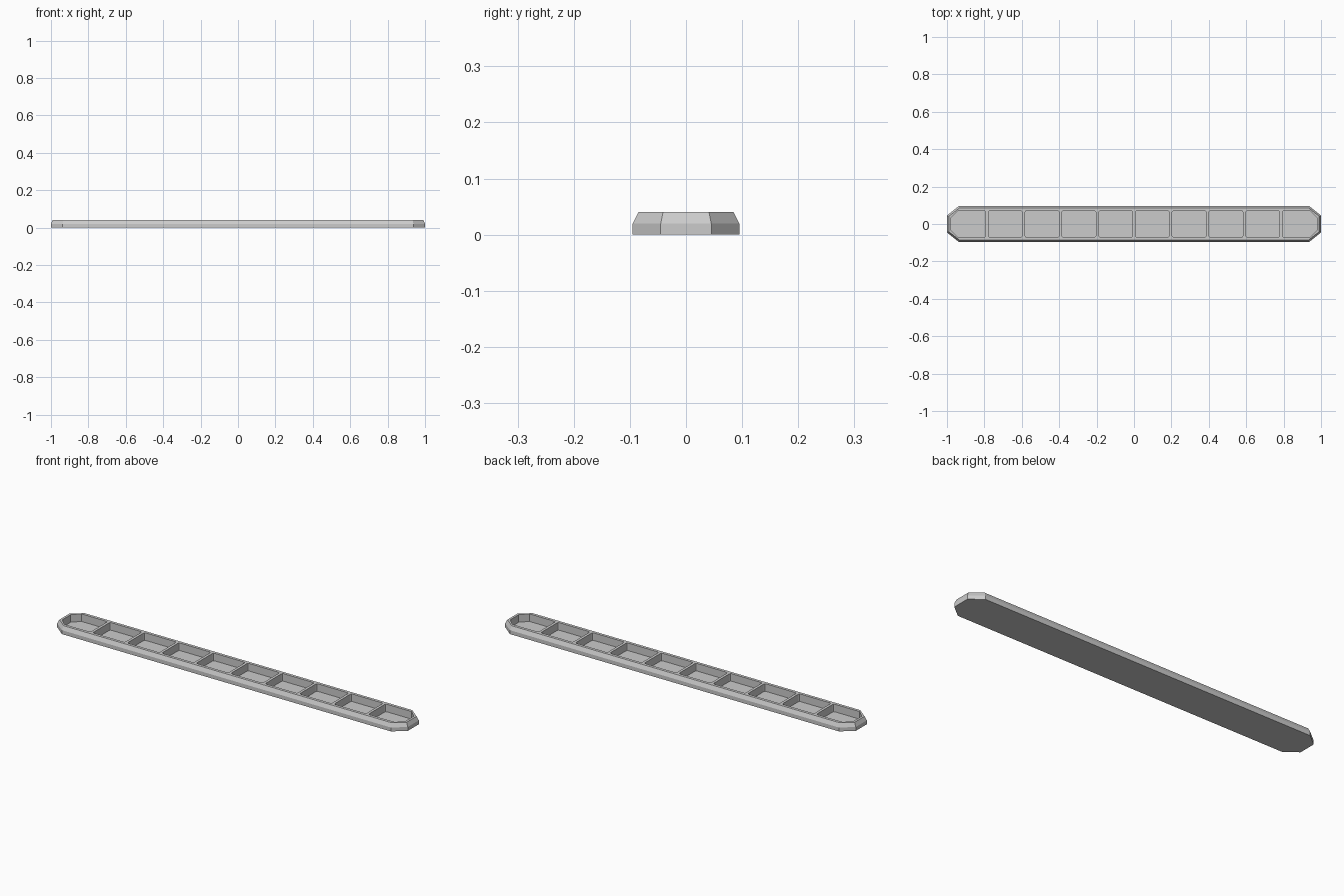
import bpy, bmesh, math

if "Cube" in bpy.data.objects:
    bpy.data.objects.remove(bpy.data.objects["Cube"])


def loft(name, rings):
    """Closed solid through rings of 3D points, added as an object."""
    bm = bmesh.new()
    add_loft(bm, rings)
    return to_object(bm, name)


def add_loft(bm, rings):
    loops = [[bm.verts.new(p) for p in ring] for ring in rings]
    n = len(loops[0])
    for a, b in zip(loops, loops[1:]):
        for i in range(n):
            j = (i + 1) % n
            bm.faces.new((a[i], a[j], b[j], b[i]))
    bm.faces.new(loops[0][::-1])
    bm.faces.new(loops[-1])


def to_object(bm, name):
    bmesh.ops.recalc_face_normals(bm, faces=bm.faces)
    me = bpy.data.meshes.new(name)
    bm.to_mesh(me)
    bm.free()
    ob = bpy.data.objects.new(name, me)
    bpy.context.collection.objects.link(ob)
    return ob


def octagon(hx, hy, cx, cy, z):
    """Rectangle with cut corners, counter-clockwise."""
    return [(hx, -cy, z), (hx, cy, z), (cx, hy, z), (-cx, hy, z),
            (-hx, cy, z), (-hx, -cy, z), (-cx, -hy, z), (cx, -hy, z)]


def pocket(x0, x1, hy, left, right):
    """Pocket outline; small corner cut by default, larger at the tray ends."""
    l, r = left, right
    return [(x0 + l, -hy), (x1 - r, -hy), (x1 - r * .3, -hy + r * .3), (x1, -hy + r),
            (x1, hy - r), (x1 - r * .3, hy - r * .3), (x1 - r, hy), (x0 + l, hy),
            (x0 + l * .3, hy - l * .3), (x0, hy - l), (x0, -hy + l), (x0 + l * .3, -hy + l * .3)]


def end_pocket(x0, x1, hy, s, c=0.036, r=0.008):
    """Outer pocket with straight cut corners on side s."""
    pts = [(x0, -hy + r), (x0 + r * .3, -hy + r * .3), (x0 + r, -hy), (x1 - c, -hy),
           (x1, -hy + c), (x1, hy - c), (x1 - c, hy), (x0 + r, hy),
           (x0 + r * .3, hy - r * .3), (x0, hy - r)]
    return [(s * x, y) for x, y in pts]


# Tray body: vertical lower wall, bevelled upper rim
tray = loft("tray", [octagon(1.0, 0.095, 0.938, 0.045, 0.0),
                     octagon(1.0, 0.095, 0.938, 0.045, 0.02),
                     octagon(0.99, 0.085, 0.934, 0.041, 0.04)])

# Ten compartments
PITCH, GAP, HY, FLOOR = 0.1965, 0.014, 0.07, 0.001
bm = bmesh.new()
outlines = [pocket(i * PITCH + GAP / 2, (i + 1) * PITCH - GAP / 2, HY, 0.008, 0.008)
            for i in range(-4, 4)]
outlines += [end_pocket(4 * PITCH + GAP / 2, 0.978, HY, s) for s in (-1, 1)]
for o in outlines:
    add_loft(bm, [[(x, y, z) for x, y in o] for z in (FLOOR, 0.06)])
cutter = to_object(bm, "compartment_cutter")
cutter.hide_render = True

mod = tray.modifiers.new("compartments", 'BOOLEAN')
mod.operation = 'DIFFERENCE'
mod.solver = 'EXACT'
mod.object = cutter
bpy.context.view_layer.objects.active = tray
bpy.ops.object.modifier_apply(modifier=mod.name)
bpy.data.objects.remove(cutter)
